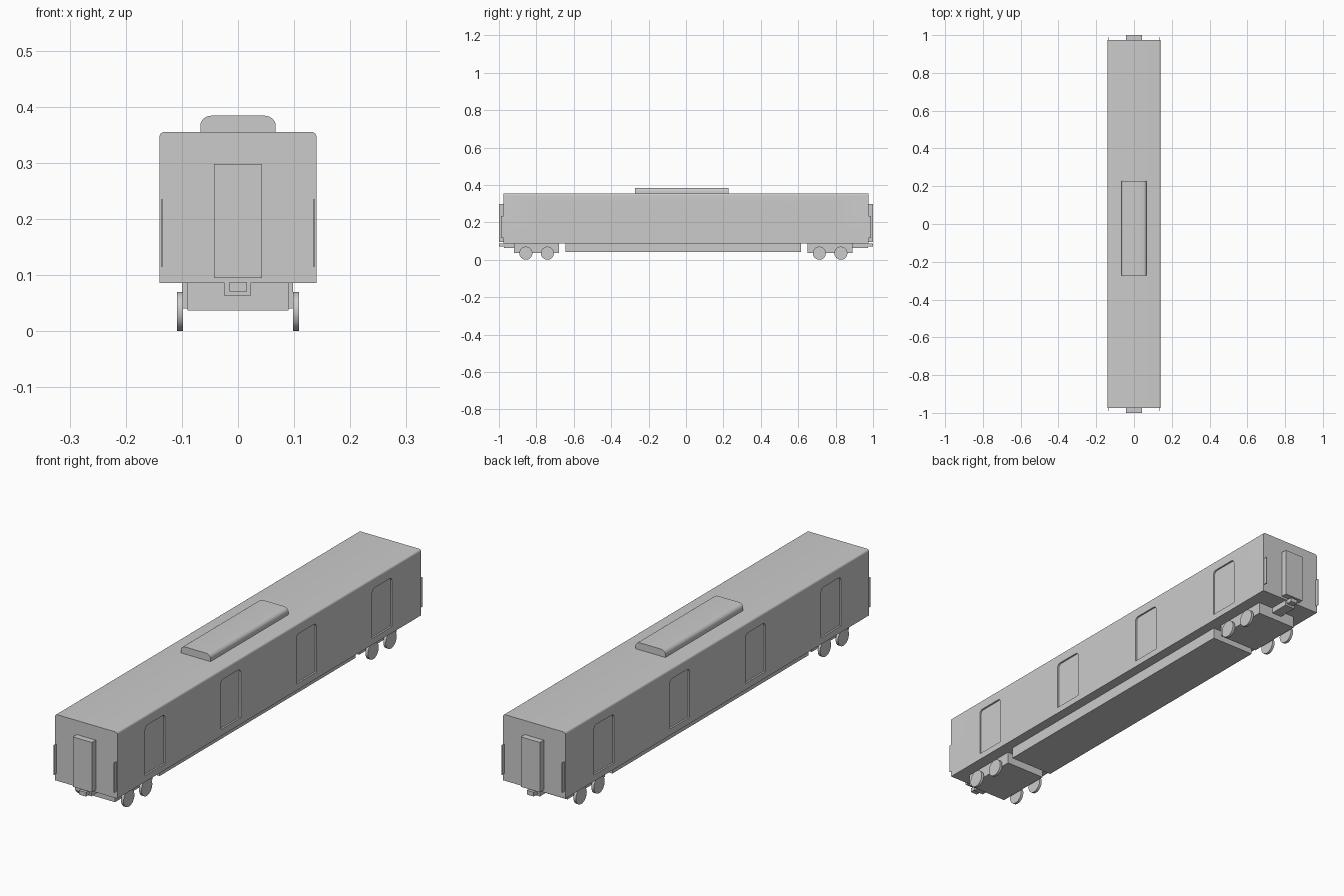
import bpy, bmesh, math
from mathutils import Vector

if "Cube" in bpy.data.objects:
    bpy.data.objects.remove(bpy.data.objects["Cube"])


def mesh_object(name, bm):
    bmesh.ops.recalc_face_normals(bm, faces=bm.faces)
    me = bpy.data.meshes.new(name)
    bm.to_mesh(me)
    bm.free()
    ob = bpy.data.objects.new(name, me)
    bpy.context.collection.objects.link(ob)
    return ob


def extrude(name, points, offset):
    bm = bmesh.new()
    face = bm.faces.new([bm.verts.new(p) for p in points])
    geo = bmesh.ops.extrude_face_region(bm, geom=[face])["geom"]
    bmesh.ops.translate(bm, vec=offset,
                        verts=[v for v in geo if isinstance(v, bmesh.types.BMVert)])
    return mesh_object(name, bm)


def box(name, x0, x1, y0, y1, z0, z1):
    pts = [(x0, y0, z0), (x1, y0, z0), (x1, y1, z0), (x0, y1, z0)]
    return extrude(name, pts, (0, 0, z1 - z0))


def arched(half, z0, z1, rx, rz, n=6):
    """Rectangle profile with rounded top corners."""
    arc = [(half - rx + rx * math.cos(i * math.pi / 2 / n),
            z1 - rz + rz * math.sin(i * math.pi / 2 / n)) for i in range(n + 1)]
    return [(-half, z0), (half, z0)] + arc + [(-x, z) for x, z in reversed(arc)]


def smooth(ob):
    bpy.ops.object.select_all(action='DESELECT')
    ob.select_set(True)
    bpy.context.view_layer.objects.active = ob
    bpy.ops.object.shade_smooth_by_angle(angle=math.radians(30))


# Car body with rounded roof edges
body = extrude("car_body", [(x, -0.975, z) for x, z in arched(0.14, 0.086, 0.355, 0.009, 0.009)],
               (0, 1.95, 0))

# Recessed side doors
for side in (-1, 1):
    for i, y in enumerate((-0.732, -0.246, 0.24, 0.726)):
        pts = [(side * 0.133, y + a, z) for a, z in arched(0.064, 0.112, 0.312, 0.016, 0.016)]
        cutter = extrude("door_cutter", pts, (side * 0.03, 0, 0))
        cutter.hide_render = True
        mod = body.modifiers.new("door_recess", 'BOOLEAN')
        mod.operation = 'DIFFERENCE'
        mod.solver = 'EXACT'
        mod.object = cutter
bpy.context.view_layer.objects.active = body
body.select_set(True)
for mod in list(body.modifiers):
    bpy.ops.object.modifier_apply(modifier=mod.name)
for ob in [o for o in bpy.data.objects if o.name.startswith("door_cutter")]:
    bpy.data.objects.remove(ob)
smooth(body)

# Roof air conditioning unit
smooth(extrude("roof_unit", [(x, -0.272, z) for x, z in arched(0.067, 0.35, 0.384, 0.02, 0.017)],
               (0, 0.5, 0)))

# Underfloor equipment box
box("underfloor_box", -0.1, 0.098, -0.643, 0.615, 0.04, 0.09)

# Ends: gangway, corner plates and coupler
for s, end in ((-1, "front"), (1, "back")):
    def end_box(name, x0, x1, a, b, z0, z1):
        return box(end + name, x0, x1, *sorted((s * a, s * b)), z0, z1)
    end_box("_gangway", -0.043, 0.043, 0.97, 1.0, 0.095, 0.298)
    end_box("_coupler_mount", -0.024, 0.022, 0.86, 0.973, 0.063, 0.09)
    end_box("_coupler_head", -0.015, 0.016, 0.965, 1.0, 0.071, 0.088)
    for x in (-0.1355, 0.1355):
        end_box("_corner_plate", x - 0.0015, x + 0.0015, 0.97, 0.99, 0.115, 0.235)

# Bogies with disc wheels
for end, yc in (("front", -0.799), ("back", 0.77)):
    box(end + "_bogie", -0.09, 0.09, yc - 0.12, yc + 0.12, 0.037, 0.09)
    for dy in (-0.057, 0.058):
        for x in (-0.109, 0.098):
            ring = [(x, yc + dy + 0.035 * math.cos(i * math.tau / 32),
                     0.035 + 0.035 * math.sin(i * math.tau / 32)) for i in range(32)]
            smooth(extrude(end + "_wheel", ring, (0.011, 0, 0)))
